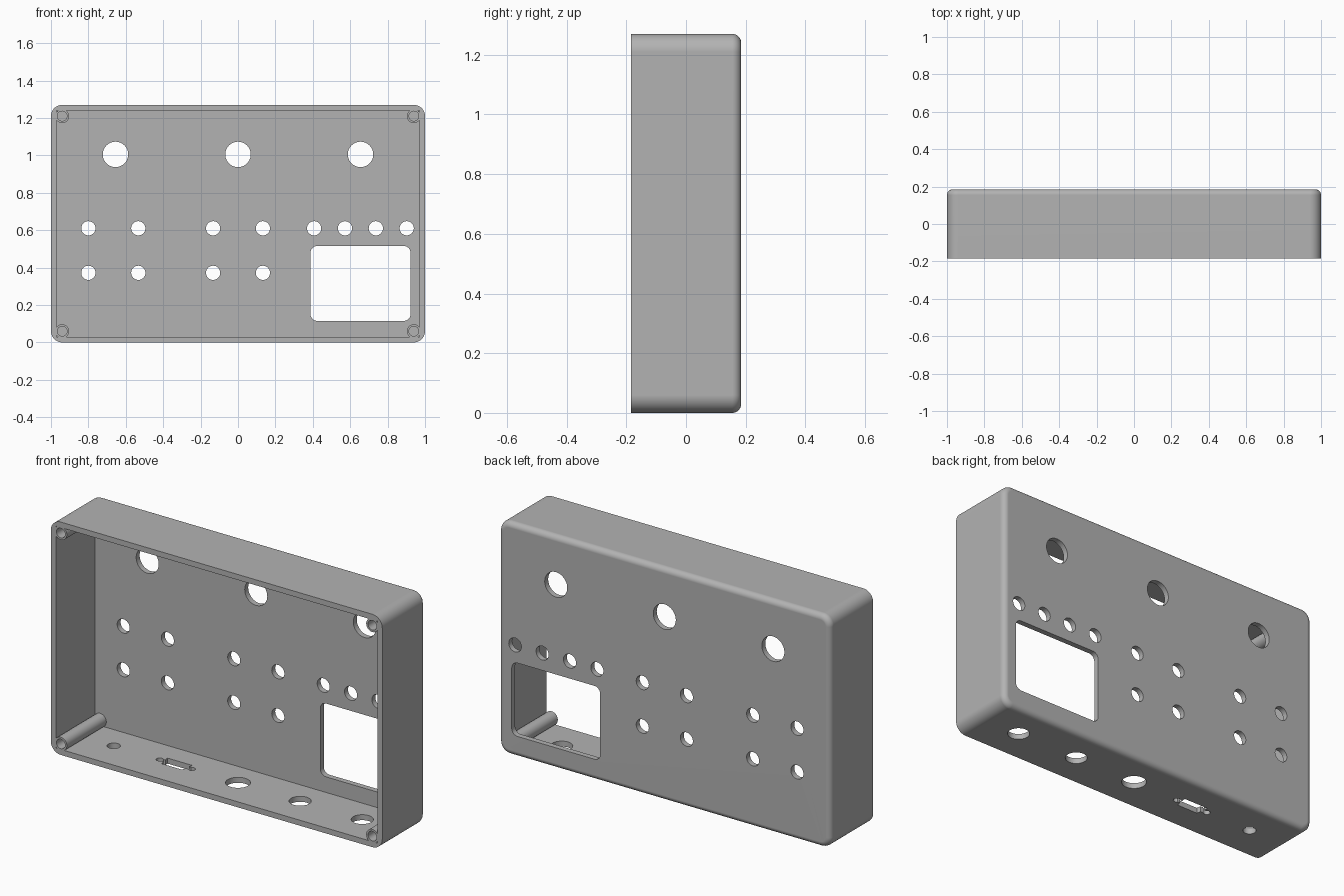
import bpy, bmesh, math
from mathutils import Matrix, Vector

cube = bpy.data.objects.get("Cube")
if cube:
    bpy.data.objects.remove(cube)

W, D, H = 2.0, 0.37, 1.27       # overall size
WALL = 0.03
CORNER = 0.06
BACK = D / 2

grey = bpy.data.materials.new("enclosure grey")
grey.use_nodes = True
colour = (0.45, 0.45, 0.45, 1)
grey.diffuse_color = colour
grey.node_tree.nodes["Principled BSDF"].inputs["Base Color"].default_value = colour


def finish(bm, name):
    bmesh.ops.recalc_face_normals(bm, faces=bm.faces)
    mesh = bpy.data.meshes.new(name)
    bm.to_mesh(mesh)
    bm.free()
    mesh.materials.append(grey)
    obj = bpy.data.objects.new(name, mesh)
    bpy.context.collection.objects.link(obj)
    return obj


def box(name, centre, size, corner=0, back_round=0):
    """Box with rounded edges along y and, if wanted, a rounded back rim."""
    bm = bmesh.new()
    bmesh.ops.create_cube(bm, size=1)
    bmesh.ops.scale(bm, vec=size, verts=bm.verts)
    if corner:
        long_edges = [e for e in bm.edges
                      if abs(e.verts[0].co.y - e.verts[1].co.y) > size[1] / 2]
        bmesh.ops.bevel(bm, geom=long_edges, offset=corner, segments=10,
                        profile=0.5, affect='EDGES')
    if back_round:
        rim = [e for e in bm.edges if all(v.co.y > size[1] / 2 - 1e-4 for v in e.verts)]
        bmesh.ops.bevel(bm, geom=rim, offset=back_round, segments=6,
                        profile=0.5, affect='EDGES')
    bmesh.ops.translate(bm, vec=centre, verts=bm.verts)
    return finish(bm, name)


def cylinder(name, centre, radius, length, axis, sides=40):
    bm = bmesh.new()
    turn = Vector((0, 0, 1)).rotation_difference(Vector(axis)).to_matrix().to_4x4()
    bmesh.ops.create_cone(bm, cap_ends=True, segments=sides, radius1=radius,
                          radius2=radius, depth=length,
                          matrix=Matrix.Translation(centre) @ turn)
    return finish(bm, name)


def combine(target, tool, operation):
    mod = target.modifiers.new(operation.title(), 'BOOLEAN')
    mod.operation, mod.object, mod.solver = operation, tool, 'EXACT'
    bpy.context.view_layer.objects.active = target
    bpy.ops.object.modifier_apply(modifier=mod.name)
    bpy.data.objects.remove(tool)


def cut(tool):
    combine(shell, tool, 'DIFFERENCE')


# Hollow shell, open at the front
shell = box("enclosure_shell", (0, 0, H / 2), (W, D, H), CORNER, 0.03)
cut(box("cavity", (0, -WALL, H / 2), (W - 2 * WALL, D, H - 2 * WALL)))

# Screw posts in the corners, each with a blind hole
for x in (-1, 1):
    for z in (CORNER, H - CORNER):
        px = x * (W / 2 - CORNER)
        length = D - WALL / 2
        combine(shell, cylinder("screw_post", (px, -WALL / 4, z), 0.037, length, (0, 1, 0)), 'UNION')
        cut(cylinder("screw_hole", (px, -BACK, z), 0.026, 0.5, (0, 1, 0)))

# Knob and button holes through the back panel
for x in (-0.655, 0, 0.655):
    cut(cylinder("knob_hole", (x, BACK, 1.005), 0.068, 0.2, (0, 1, 0), 56))
buttons = [(x, z) for x in (-0.8, -0.533, -0.133, 0.133) for z in (0.372, 0.61)]
buttons += [(0.407 + 0.165 * i, 0.61) for i in range(4)]
for x, z in buttons:
    cut(cylinder("button_hole", (x, BACK, z), 0.038, 0.2, (0, 1, 0)))

# Display window
cut(box("window", (0.655, BACK, 0.315), (0.534, 0.2, 0.4), 0.035))

# Round sockets through the floor
for x, radius in ((-0.75, 0.033), (0, 0.062), (0.375, 0.055), (0.75, 0.055)):
    cut(cylinder("socket_hole", (x, 0, 0), radius, 0.2, (0, 0, 1)))

# Connector slot in the floor: tapered body, narrow bar and a screw hole each side
SLOT = -0.375
bm = bmesh.new()
outline = [(-0.075, 0.035), (0.075, 0.035), (0.062, -0.035), (-0.062, -0.035)]
face = bm.faces.new([bm.verts.new((SLOT + x, y, -0.1)) for x, y in outline])
side = bmesh.ops.extrude_face_region(bm, geom=[face])["geom"]
bmesh.ops.translate(bm, vec=(0, 0, 0.2),
                    verts=[g for g in side if isinstance(g, bmesh.types.BMVert)])
cut(finish(bm, "connector_body"))
cut(box("connector_bar", (SLOT, 0, 0), (0.19, 0.022, 0.2)))
for s in (-1, 1):
    cut(cylinder("connector_screw", (SLOT + s * 0.097, 0, 0), 0.018, 0.2, (0, 0, 1), 24))

# Smooth rounded edges while keeping the panels flat
bpy.ops.object.select_all(action='DESELECT')
shell.select_set(True)
bpy.context.view_layer.objects.active = shell
bpy.ops.object.shade_smooth_by_angle(angle=math.radians(30))
normals = shell.modifiers.new("Flat panels", 'WEIGHTED_NORMAL')
normals.keep_sharp = True
